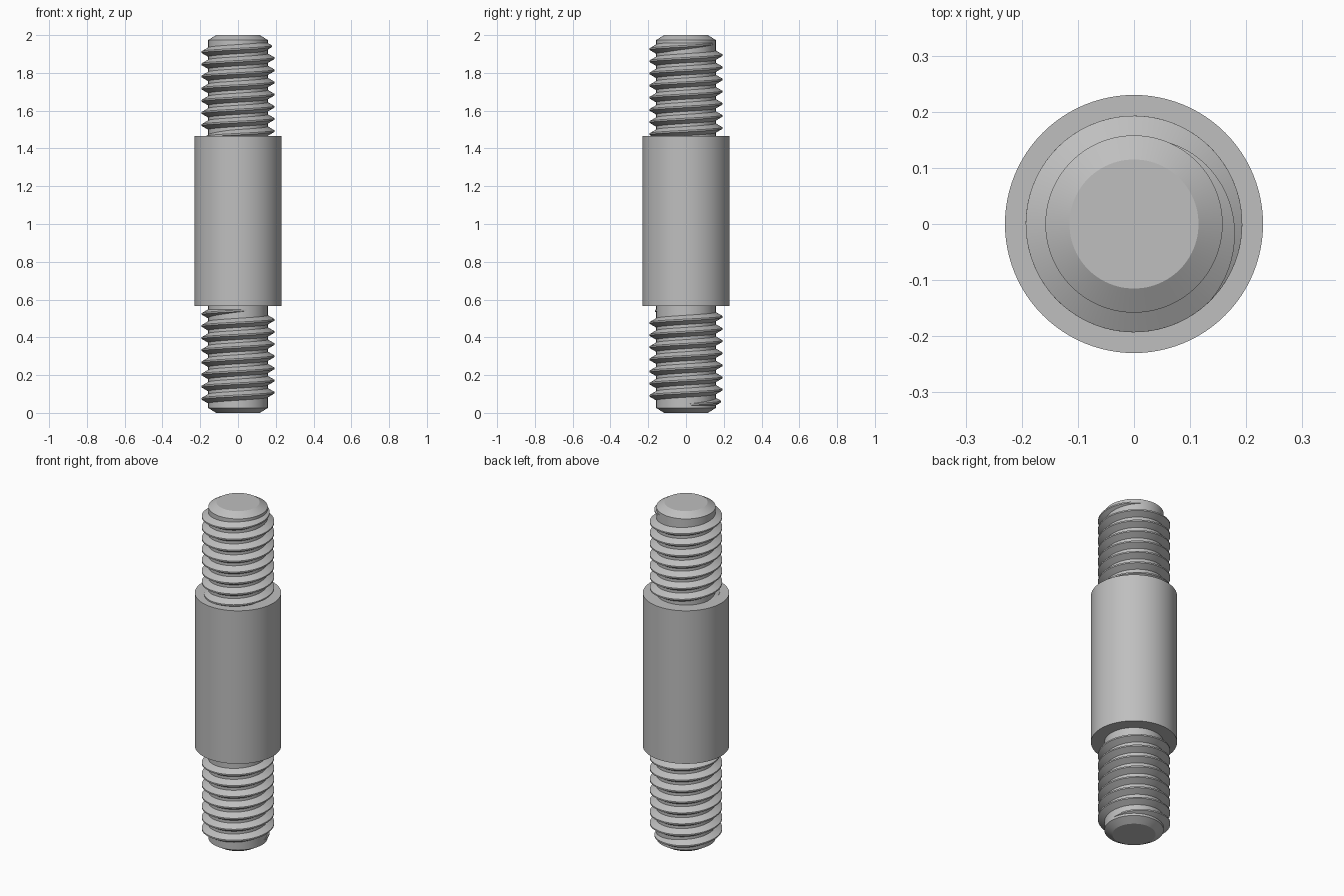
import bpy, bmesh
from math import cos, sin, tan, pi, radians

if "Cube" in bpy.data.objects:
    bpy.data.objects.remove(bpy.data.objects["Cube"])

ROOT, CREST, PITCH = 0.158, 0.193, 0.0643
COLLAR_R, COLLAR_LOW, COLLAR_HIGH = 0.23, 0.567, 1.467
TIP_R, CHAMFER = 0.115, 0.026
TURNS, STEPS = 7.8, 72
FADE = radians(115)

steel = bpy.data.materials.new("steel_grey")
steel.use_nodes = True
grey = (0.52, 0.52, 0.52, 1)
steel.diffuse_color = grey
steel.node_tree.nodes["Principled BSDF"].inputs["Base Color"].default_value = grey


def finish(bm, name):
    bmesh.ops.recalc_face_normals(bm, faces=bm.faces)
    mesh = bpy.data.meshes.new(name)
    bm.to_mesh(mesh)
    bm.free()
    mesh.materials.append(steel)
    obj = bpy.data.objects.new(name, mesh)
    bpy.context.collection.objects.link(obj)
    bpy.ops.object.select_all(action="DESELECT")
    obj.select_set(True)
    bpy.context.view_layer.objects.active = obj
    bpy.ops.object.shade_smooth_by_angle(angle=radians(28))
    return obj


def loft(name, rings, closed_rings=True):
    """Skin a row of point rings and cap both ends."""
    bm = bmesh.new()
    rows = [[bm.verts.new(p) for p in ring] for ring in rings]
    n = len(rows[0])
    for a, b in zip(rows, rows[1:]):
        for i in range(n):
            j = (i + 1) % n
            bm.faces.new((a[i], a[j], b[j], b[i]))
    bm.faces.new(rows[0])
    bm.faces.new(rows[-1])
    return finish(bm, name)


def turned(name, profile, sides=96):
    """Round part from (radius, height) pairs."""
    angles = [2 * pi * i / sides for i in range(sides)]
    return loft(name, [[(r * cos(a), r * sin(a), z) for a in angles] for r, z in profile])


def thread(name, end_angle, end_z):
    """Right-handed ridge with a flat crest, fading out at both ends."""
    count = int(TURNS * STEPS)
    sweep = TURNS * 2 * pi
    base = ROOT - 0.004
    rings = []
    for k in range(count + 1):
        travel = sweep * k / count
        angle = end_angle - sweep + travel
        z = end_z - (sweep - travel) / (2 * pi) * PITCH
        grow = min(1, travel / FADE, (sweep - travel) / FADE)
        top = ROOT - 0.001 + (CREST - ROOT + 0.001) * grow
        flat = PITCH / 16
        wide = flat + (top - base) * tan(radians(30))
        section = [(base, -wide), (top, -flat), (top, flat), (base, wide)]
        rings.append([(r * cos(angle), r * sin(angle), z + h) for r, h in section])
    return loft(name, rings)


# Plain rod with chamfered tips, running through the whole part
turned("core_rod", [(TIP_R, 0), (ROOT, CHAMFER), (ROOT, 2 - CHAMFER), (TIP_R, 2)])

# Thick middle sleeve
turned("middle_collar", [(COLLAR_R, COLLAR_LOW), (COLLAR_R, COLLAR_HIGH)])

# Screw threads at both ends
thread("upper_thread", radians(70), 1.9545)
thread("lower_thread", radians(290), 0.5445)
